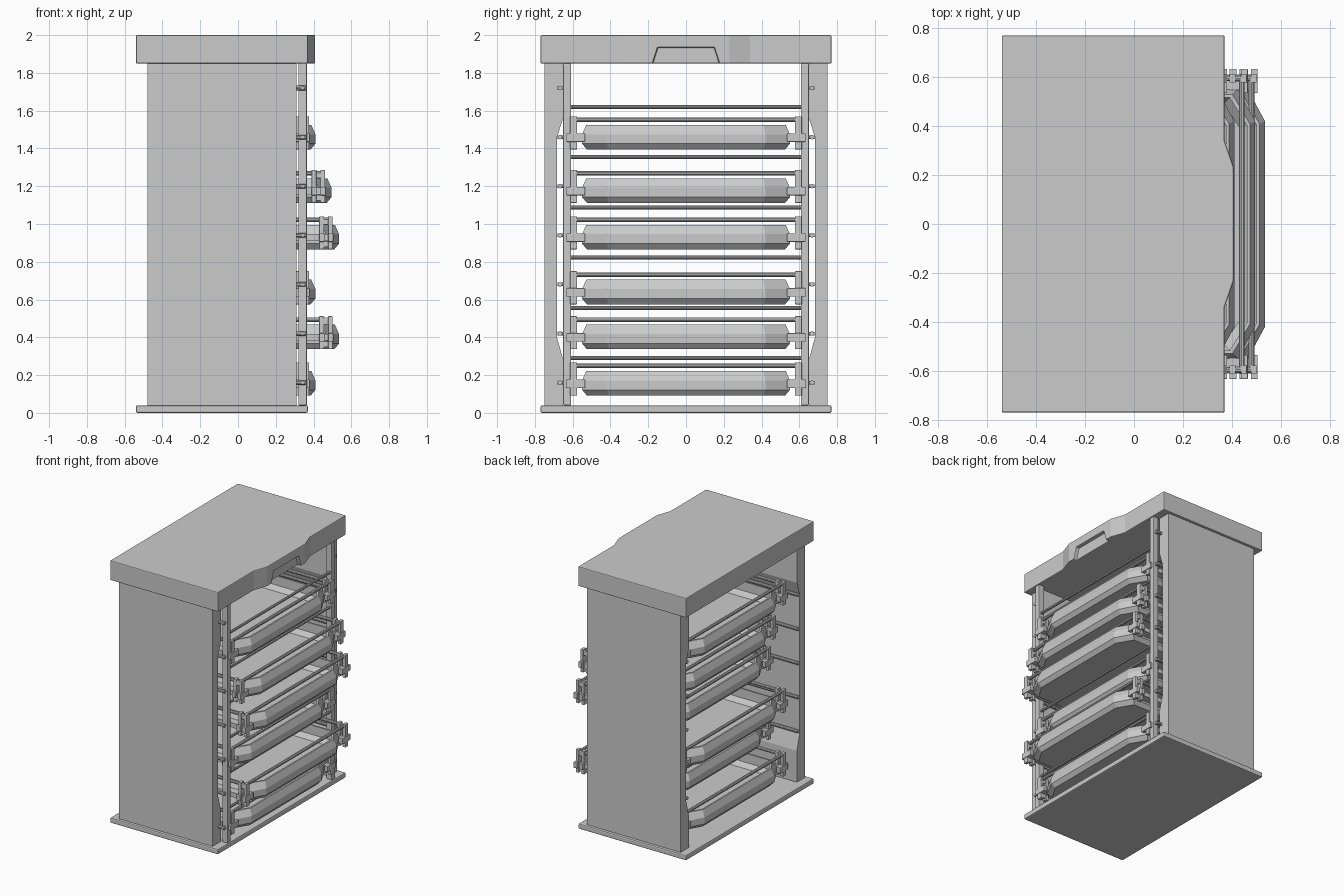
import bpy, bmesh
from mathutils import Vector

if "Cube" in bpy.data.objects:
    bpy.data.objects.remove(bpy.data.objects["Cube"])


def finish(name, bm, bevel=0.0):
    bmesh.ops.recalc_face_normals(bm, faces=bm.faces)
    me = bpy.data.meshes.new(name)
    bm.to_mesh(me)
    bm.free()
    ob = bpy.data.objects.new(name, me)
    bpy.context.collection.objects.link(ob)
    if bevel:
        m = ob.modifiers.new("edge", 'BEVEL')
        m.width, m.segments = bevel, 2
        m.limit_method = 'ANGLE'
    return ob


def add_box(bm, x0, x1, y0, y1, z0, z1):
    vs = bmesh.ops.create_cube(bm, size=1)['verts']
    for v in vs:
        v.co = Vector((x0 + (v.co.x + .5) * (x1 - x0),
                       y0 + (v.co.y + .5) * (y1 - y0),
                       z0 + (v.co.z + .5) * (z1 - z0)))


def add_rod(bm, a, b, r, sides=10):
    a, b = Vector(a), Vector(b)
    vs = bmesh.ops.create_cone(bm, cap_ends=True, segments=sides, radius1=r,
                               radius2=r, depth=(b - a).length)['verts']
    q = (b - a).to_track_quat('Z', 'Y')
    for v in vs:
        v.co = q @ v.co + (a + b) / 2


def add_prism(bm, pts, direction):
    f = bm.faces.new([bm.verts.new(p) for p in pts])
    ext = bmesh.ops.extrude_face_region(bm, geom=[f])['geom']
    bmesh.ops.translate(bm, vec=direction,
                        verts=[g for g in ext if isinstance(g, bmesh.types.BMVert)])


# base plate
bm = bmesh.new()
add_box(bm, -.54, .37, -.77, .77, 0, .04)
finish("base_plate", bm, .008)

# worktop with bulging front and finger recess
bm = bmesh.new()
plan = [(-.54, -.77), (.37, -.77), (.37, -.34), (.408, -.23),
        (.408, .23), (.37, .34), (.37, .77), (-.54, .77)]
add_prism(bm, [(x, y, 1.85) for x, y in plan], (0, 0, .15))
top = finish("worktop", bm)

bm = bmesh.new()
add_prism(bm, [(.38, -.18, 1.84), (.38, .18, 1.84), (.38, .15, 1.935),
               (.38, -.15, 1.935)], (.1, 0, 0))
cutter = finish("recess_cutter", bm)
cutter.hide_render = True
cutter.hide_set(True)
m = top.modifiers.new("recess", 'BOOLEAN')
m.operation, m.object, m.solver = 'DIFFERENCE', cutter, 'EXACT'
m = top.modifiers.new("edge", 'BEVEL')
m.width, m.segments, m.limit_method = .006, 2, 'ANGLE'

RUNNER_Z = [.16 + .26 * i for i in range(7)]
CROSS_Z = [.29 + .266 * i for i in range(6)]

for s, side in ((-1, "front"), (1, "rear")):
    # side wall, hollowed on its inner face
    bm = bmesh.new()
    prof = [(.75, .04), (.75, 1.85), (.65, 1.85), (.65, 1.56),
            (.683, 1.46), (.683, .40), (.65, .28), (.65, .04)]
    add_prism(bm, [(-.48, s * y, z) for y, z in prof], (.79, 0, 0))
    finish(side + "_wall", bm)

    # upright post at the open face
    bm = bmesh.new()
    add_box(bm, .32, .365, *sorted((s * .608, s * .65)), .04, 1.85)
    finish(side + "_post", bm, .005)

    # runner rods along the wall, pinned to the post
    bm = bmesh.new()
    for z in RUNNER_Z:
        add_rod(bm, (-.48, s * .667, z), (.357, s * .667, z), .012)
        add_rod(bm, (.342, s * .64, z), (.342, s * .68, z), .009)
    ob = finish(side + "_runners", bm)

# cross rods between the posts
bm = bmesh.new()
for z in CROSS_Z:
    add_rod(bm, (.345, -.615, z), (.345, .615, z), .01)
finish("cross_rods", bm)


def tray_ring(bm, inset, z, cx, z0):
    ex, sx, wy, ey = .43 - inset, .36 - inset, .55 - inset, .42 - inset * .5
    pts = [(ex, -ey), (ex, ey), (sx, wy), (-sx, wy),
           (-ex, ey), (-ex, -ey), (-sx, -wy), (sx, -wy)]
    return [bm.verts.new((cx + x, y, z0 + z)) for x, y in pts]


def make_tray(i, z0, shift):
    cx = -.02 + shift
    # shallow pan: outer skirt, lip, inner wall, floor
    bm = bmesh.new()
    prof = [(.025, 0), (.0, .03), (0, .08), (.022, .13),
            (.034, .13), (.034, .06), (.06, .025)]
    rings = [tray_ring(bm, a, z, cx, z0) for a, z in prof]
    for r0, r1 in zip(rings, rings[1:]):
        for k in range(8):
            bm.faces.new((r0[k], r0[(k + 1) % 8], r1[(k + 1) % 8], r1[k]))
    bm.faces.new(rings[0])
    bm.faces.new(rings[-1])
    finish(f"tray_pan_{i}", bm)

    # frame: end and side rim rods, slide rails
    bm = bmesh.new()
    for s in (-1, 1):
        add_rod(bm, (cx + s * .375, -.6, z0 + .157), (cx + s * .375, .6, z0 + .157), .012)
        add_rod(bm, (cx - .375, s * .595, z0 + .157), (cx + .375, s * .595, z0 + .157), .012)
        add_box(bm, cx - .375, cx + .375, *sorted((s * .545, s * .61)), z0 + .045, z0 + .08)
    finish(f"tray_frame_{i}", bm)

    # corner clips
    bm = bmesh.new()
    for sx in (-1, 1):
        for sy in (-1, 1):
            ys = sorted((sy * .577, sy * .613))
            for a, b in ((.325, .35), (.372, .396)):
                add_box(bm, *sorted((cx + sx * a, cx + sx * b)), *ys, z0, z0 + .175)
                add_box(bm, *sorted((cx + sx * a, cx + sx * (b + .004))),
                        *sorted((sy * .535, sy * .633)), z0 + .04, z0 + .085)
            for z in (.012, .13):
                add_box(bm, *sorted((cx + sx * .345, cx + sx * .375)),
                        *sorted((sy * .582, sy * .608)), z0 + z, z0 + z + .03)
    finish(f"tray_clips_{i}", bm, .003)


# six trays, some pulled out
for i, (z0, shift) in enumerate([(.092, 0), (.337, .125), (.575, 0),
                                 (.866, .125), (1.112, .085), (1.395, 0)]):
    make_tray(i + 1, z0, shift)
